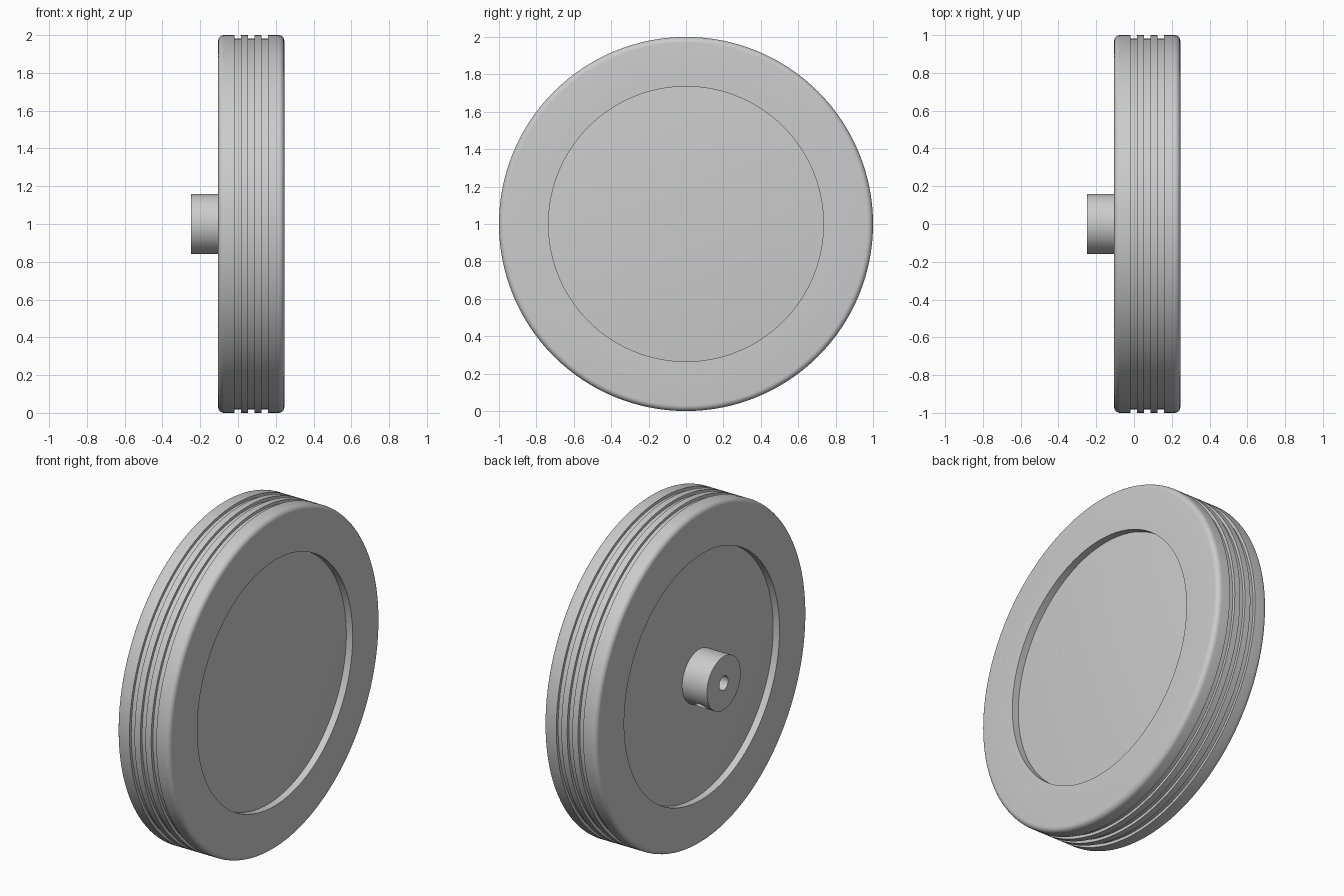
import bpy, bmesh, math
from mathutils import Vector, Matrix

if "Cube" in bpy.data.objects:
    bpy.data.objects.remove(bpy.data.objects["Cube"], do_unlink=True)

MID = 0.07          # middle of the tyre along the axle
HALF = 0.175        # half the tyre width
RIM = 0.735         # radius of the recess
AXLE = Vector((0, 0, 1))

grey = bpy.data.materials.new("light grey")
grey.use_nodes = True
grey.diffuse_color = (0.6, 0.6, 0.6, 1)
grey.node_tree.nodes["Principled BSDF"].inputs["Base Color"].default_value = (0.6, 0.6, 0.6, 1)


def finish(name, bm):
    bmesh.ops.remove_doubles(bm, verts=bm.verts, dist=1e-5)
    bmesh.ops.recalc_face_normals(bm, faces=bm.faces)
    mesh = bpy.data.meshes.new(name)
    bm.to_mesh(mesh)
    bm.free()
    obj = bpy.data.objects.new(name, mesh)
    bpy.context.collection.objects.link(obj)
    mesh.materials.append(grey)
    return obj


def lathe(name, profile, closed, steps=128):
    """Spin (x, radius) points around the axle."""
    bm = bmesh.new()
    verts = [bm.verts.new((x, 0, 1 + r)) for x, r in profile]
    edges = [bm.edges.new(pair) for pair in zip(verts, verts[1:])]
    if closed:
        edges.append(bm.edges.new((verts[-1], verts[0])))
    bmesh.ops.spin(bm, geom=verts + edges, cent=AXLE, axis=(1, 0, 0),
                   angle=math.tau, steps=steps, use_duplicate=False)
    return finish(name, bm)


def smooth(obj):
    bpy.ops.object.select_all(action='DESELECT')
    obj.select_set(True)
    bpy.context.view_layer.objects.active = obj
    bpy.ops.object.shade_smooth_by_angle(angle=math.radians(30))


# Tyre: rounded shoulders and three square tread grooves
fillet = 0.03
arc = [(fillet * (1 - math.cos(a)), 1 - fillet + fillet * math.sin(a))
       for a in (math.pi / 2 * i / 6 for i in range(7))]
profile = [(MID - HALF, RIM)] + [(MID - HALF + d, r) for d, r in arc]
for centre in (MID - 0.072, MID, MID + 0.072):
    left, right = centre - 0.017, centre + 0.017
    profile += [(left, 1), (left, 0.983), (right, 0.983), (right, 1)]
profile += [(MID + HALF - d, r) for d, r in reversed(arc)] + [(MID + HALF, RIM)]
smooth(lathe("tyre", profile, True))

# Wheel disc: gently domed on both sides, set back inside the tyre
edge, rise = HALF - 0.042, 0.025
dome = [(edge + rise * (1 - t * t), RIM * t) for t in (i / 10 for i in range(11))]
profile = [(MID - x, r) for x, r in dome] + [(MID + x, r) for x, r in reversed(dome)]
smooth(lathe("wheel_disc", profile, False))

# Hub boss with a blind axle bore
hub = lathe("hub", [(-0.06, 0), (-0.06, 0.16), (-0.25, 0.16),
                    (-0.25, 0.042), (-0.1, 0.042), (-0.1, 0)], False, 64)

# Set screw hole in the side of the hub
tilt = math.radians(40)
direction = Vector((0, math.sin(tilt), -math.cos(tilt)))
bm = bmesh.new()
bmesh.ops.create_cone(bm, cap_ends=True, segments=32, radius1=0.038, radius2=0.038, depth=0.2)
turn = direction.to_track_quat('Z', 'Y').to_matrix().to_4x4()
place = Matrix.Translation(AXLE + Vector((-0.17, 0, 0)) + direction * 0.12)
bmesh.ops.transform(bm, matrix=place @ turn, verts=bm.verts)
cutter = finish("screw_hole_cutter", bm)
cutter.hide_render = True
cutter.hide_viewport = True
cutter.display_type = 'WIRE'
cut = hub.modifiers.new("screw_hole", 'BOOLEAN')
cut.operation = 'DIFFERENCE'
cut.solver = 'EXACT'
cut.object = cutter
smooth(hub)
